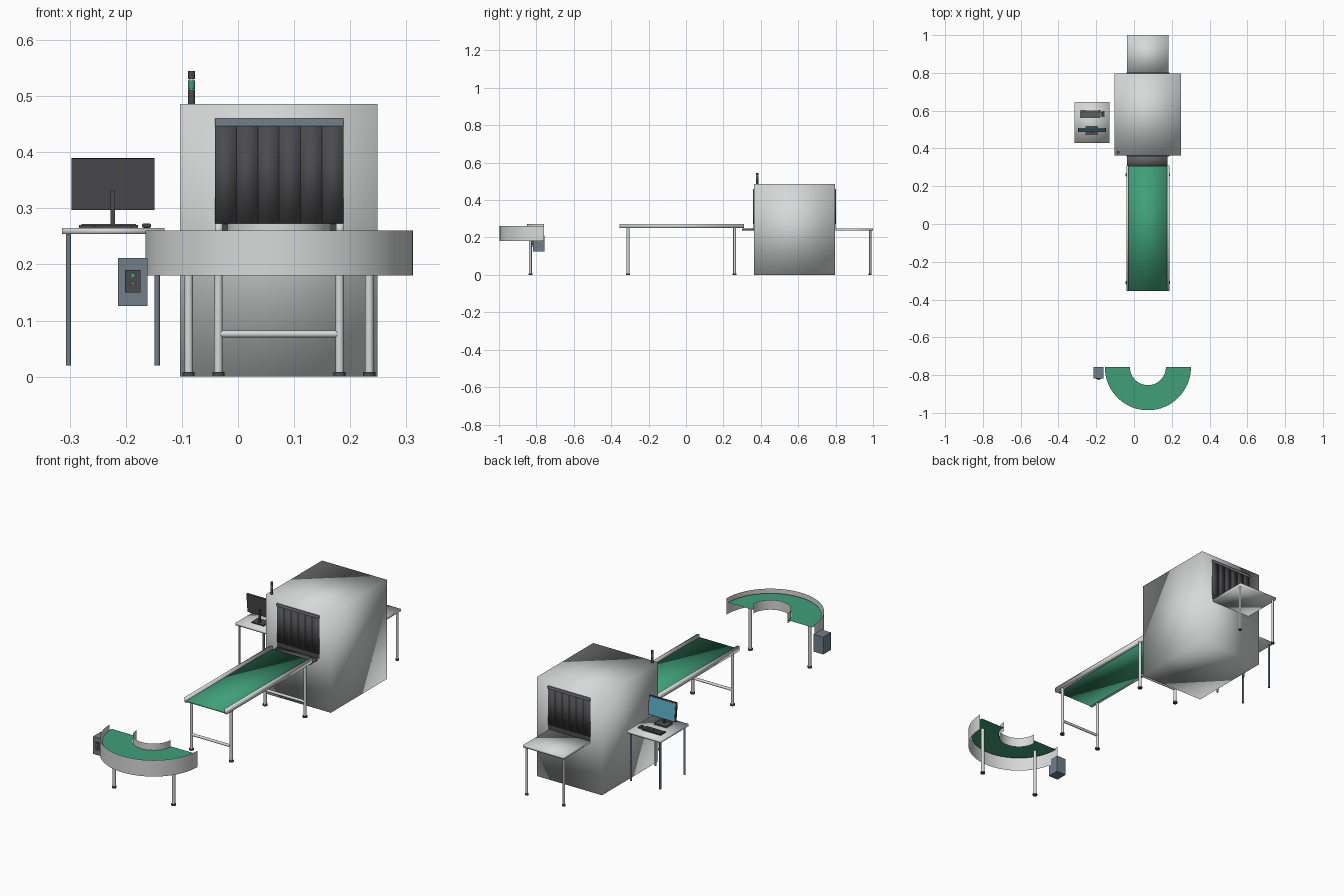
import bpy, bmesh, math
from mathutils import Matrix, Vector

if "Cube" in bpy.data.objects:
    bpy.data.objects.remove(bpy.data.objects["Cube"], do_unlink=True)


def material(name, r, g, b):
    m = bpy.data.materials.new(name)
    m.use_nodes = True
    m.diffuse_color = (r, g, b, 1)
    m.node_tree.nodes["Principled BSDF"].inputs["Base Color"].default_value = (r, g, b, 1)
    return m


LIGHT = material("light grey metal", 0.68, 0.69, 0.69)
DARK = material("dark rubber", 0.07, 0.07, 0.075)
GREEN = material("green belt", 0.05, 0.35, 0.19)
STEEL = material("blue grey steel", 0.17, 0.21, 0.25)
BED = material("roller grey", 0.12, 0.12, 0.12)
SCREEN = material("screen blue", 0.10, 0.42, 0.55)


def finish(name, bm, mat, smooth=True, angle=None):
    me = bpy.data.meshes.new(name)
    bm.to_mesh(me)
    bm.free()
    me.materials.append(mat)
    ob = bpy.data.objects.new(name, me)
    bpy.context.scene.collection.objects.link(ob)
    for p in me.polygons:
        p.use_smooth = smooth
    if angle:
        me.set_sharp_from_angle(angle=math.radians(angle))
    return ob


def box(name, x, y, z, mat, smooth=False):
    """Box between the given pairs of limits."""
    bm = bmesh.new()
    size = [b - a for a, b in (x, y, z)]
    mid = Vector([(a + b) / 2 for a, b in (x, y, z)])
    bmesh.ops.create_cube(bm, size=1, matrix=Matrix.Translation(mid) @ Matrix.Diagonal((*size, 1)))
    return finish(name, bm, mat, smooth)


def rod(name, start, end, r, mat, sides=20):
    bm = bmesh.new()
    a, b = Vector(start), Vector(end)
    turn = (b - a).to_track_quat("Z", "Y").to_matrix().to_4x4()
    bmesh.ops.create_cone(bm, cap_ends=True, segments=sides, radius1=r, radius2=r,
                          depth=(b - a).length, matrix=Matrix.Translation((a + b) / 2) @ turn)
    return finish(name, bm, mat, True, 40)


def leg(name, x, y, top, r=0.0075):
    rod(name, (x, y, 0.006), (x, y, top), r, LIGHT)
    rod(name + "_foot", (x, y, 0), (x, y, 0.008), r * 1.45, DARK)


def arc_sheet(name, a, b, mat):
    """Half ring swept between two (radius, height) points around the bend centre."""
    bm = bmesh.new()
    rows = []
    for i in range(41):
        t = math.pi + math.pi * i / 40
        rows.append([bm.verts.new((CX + r * math.cos(t), CY + r * math.sin(t), z)) for r, z in (a, b)])
    for p, q in zip(rows, rows[1:]):
        bm.faces.new((p[0], p[1], q[1], q[0]))
    return finish(name, bm, mat)


# Scanner cabinet
box("scanner_cabinet", (-0.103, 0.249), (0.363, 0.797), (0, 0.486), LIGHT, True)

# Curtains and header at both tunnel mouths
for end, face, out in (("front", 0.363, -1), ("back", 0.797, 1)):
    def depth(d):
        return tuple(sorted((face - out * 0.004, face + out * d)))
    box(end + "_curtain_header", (-0.041, 0.188), depth(0.005), (0.447, 0.46), STEEL)
    box(end + "_tunnel_mouth", (-0.041, 0.188), depth(0.001), (0.248, 0.45), DARK)
    w = 0.229 / 6
    for i in range(6):
        x = -0.041 + w * i
        box(f"{end}_curtain_strip_{i + 1}", (x, x + w), depth(0.004), (0.272, 0.448), DARK, True)

# Signal tower
for part, mat, z0, z1 in (("base", DARK, 0.484, 0.512), ("green_lamp", GREEN, 0.513, 0.528),
                          ("top_lamp", DARK, 0.53, 0.545)):
    rod("signal_" + part, (-0.083, 0.38, z0), (-0.083, 0.38, z1), 0.0065, mat)
rod("signal_core", (-0.083, 0.38, 0.49), (-0.083, 0.38, 0.54), 0.004, LIGHT)

# Transfer bed and outlet table
box("transfer_bed", (-0.037, 0.178), (0.30, 0.37), (0.238, 0.248), BED, True)
box("outlet_table", (-0.037, 0.182), (0.79, 1.0), (0.236, 0.248), LIGHT, True)
for x in (-0.028, 0.173):
    leg("outlet_leg", x, 0.985, 0.238, 0.0055)

# Straight conveyor
box("straight_belt", (-0.031, 0.178), (-0.354, 0.308), (0.252, 0.261), GREEN, True)
for side, x in (("right", -0.041), ("left", 0.175)):
    box(side + "_rail", (x, x + 0.013), (-0.356, 0.31), (0.25, 0.273), LIGHT, True)
for y in (-0.31, 0.26):
    for x in (-0.035, 0.181):
        leg("conveyor_leg", x, y, 0.255)
    rod("conveyor_crossbar", (-0.035, y, 0.076), (0.181, y, 0.076), 0.0065, LIGHT)

# Curved conveyor: sheet walls face the bend centre
CX, CY = 0.0735, -0.758
arc_sheet("curved_belt", (0.095, 0.242), (0.228, 0.242), GREEN).data.flip_normals()
arc_sheet("curved_outer_wall", (0.2385, 0.18), (0.2385, 0.26), LIGHT)
arc_sheet("curved_inner_wall", (0.092, 0.225), (0.092, 0.273), LIGHT)
for name in ("curved_belt", "curved_outer_wall", "curved_inner_wall"):
    me = bpy.data.objects[name].data
    n = me.polygons[20].normal
    if n.z < -0.5 or n.y < -0.5:
        me.flip_normals()
for x in (-0.088, 0.234):
    leg("curved_leg", x, -0.832, 0.241)

# Control box on the bend
box("control_box", (-0.214, -0.161), (-0.817, -0.757), (0.126, 0.211), STEEL)
box("control_plate", (-0.201, -0.174), (-0.821, -0.815), (0.15, 0.19), DARK)
for z, mat in ((0.18, GREEN), (0.166, BED)):
    rod("control_button", (-0.1875, -0.818, z), (-0.1875, -0.825, z), 0.0045, mat)

# Operator desk
box("desk_top", (-0.314, -0.131), (0.428, 0.645), (0.254, 0.265), LIGHT, True)
for x in (-0.302, -0.144):
    for y in (0.442, 0.631):
        rod("desk_leg", (x, y, 0.02), (x, y, 0.256), 0.0048, STEEL)

# Monitor, screen turned to the back
box("monitor_base", (-0.257, -0.19), (0.47, 0.52), (0.265, 0.27), DARK)
box("monitor_stand", (-0.227, -0.219), (0.482, 0.489), (0.268, 0.333), DARK)
shell = box("monitor_shell", (-0.074, 0.074), (-0.005, 0.005), (-0.046, 0.046), DARK)
glass = box("monitor_screen", (-0.07, 0.07), (0.0045, 0.0065), (-0.042, 0.042), SCREEN)
for ob in (shell, glass):
    ob.location = (-0.223, 0.498, 0.3435)
    ob.rotation_euler.x = math.radians(6)

# Keyboard and mouse
box("keyboard", (-0.283, -0.178), (0.56, 0.60), (0.265, 0.27), DARK)
for i in range(4):
    y = 0.564 + 0.0085 * i
    box("key_row", (-0.279, -0.182), (y, y + 0.006), (0.27, 0.272), BED)
mouse = box("mouse", (-0.171, -0.155), (0.568, 0.595), (0.265, 0.273), DARK)
bevel = mouse.modifiers.new("round", "BEVEL")
bevel.width = 0.003
bevel.segments = 2
